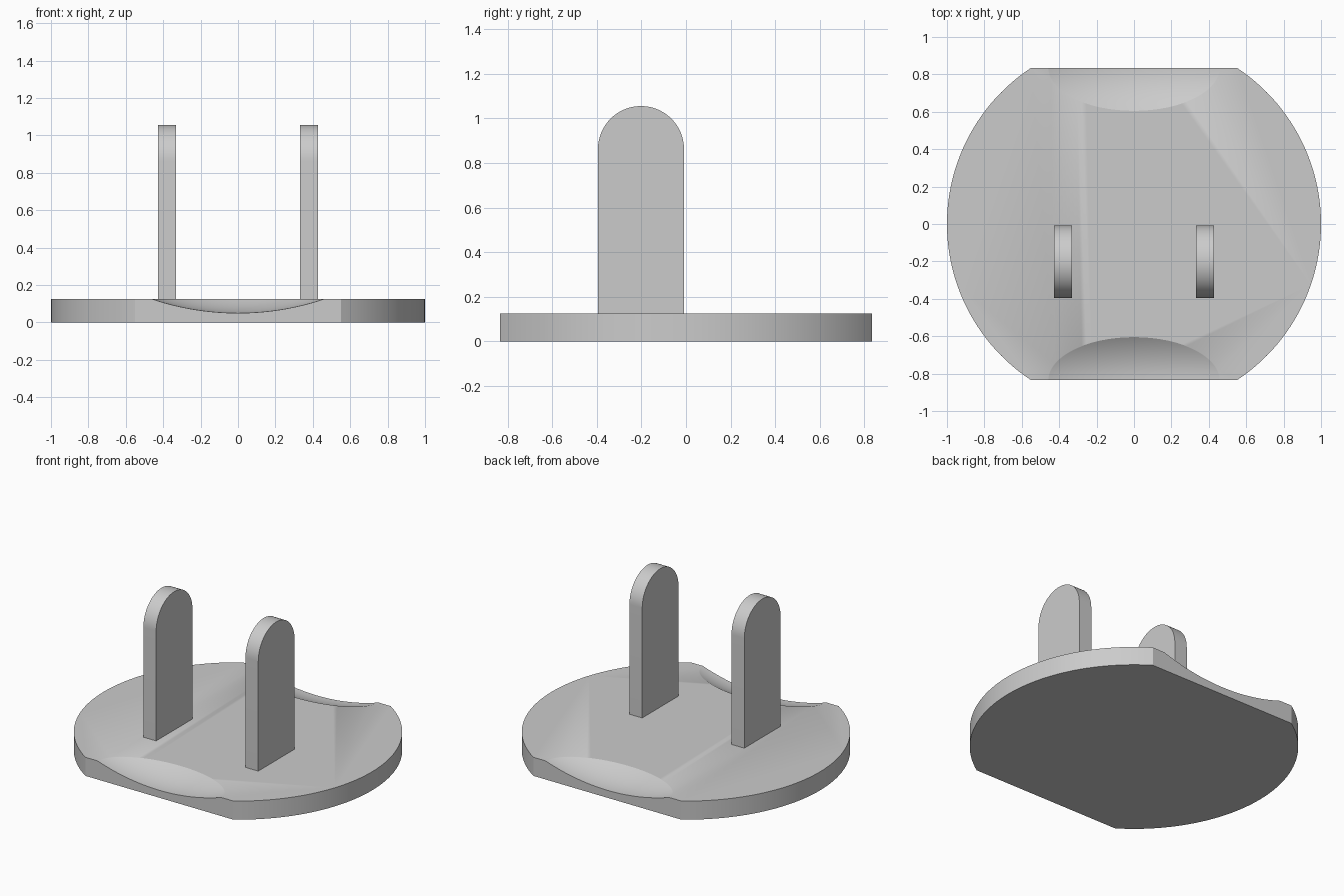
import bpy, bmesh
from math import sin, cos, pi, asin, radians
from mathutils import Matrix, Vector

if "Cube" in bpy.data.objects:
    bpy.data.objects.remove(bpy.data.objects["Cube"])

THICK = 0.125
FLAT_Y = 0.835

grey = bpy.data.materials.new("light_grey")
grey.use_nodes = True
colour = (0.6, 0.6, 0.6, 1)
grey.diffuse_color = colour
grey.node_tree.nodes["Principled BSDF"].inputs["Base Color"].default_value = colour


def add_object(name, bm):
    bmesh.ops.recalc_face_normals(bm, faces=bm.faces)
    mesh = bpy.data.meshes.new(name)
    bm.to_mesh(mesh)
    bm.free()
    mesh.materials.append(grey)
    obj = bpy.data.objects.new(name, mesh)
    bpy.context.collection.objects.link(obj)
    return obj


def prism(name, points, offset):
    """Extrude a closed outline along an offset."""
    bm = bmesh.new()
    face = bm.faces.new([bm.verts.new(p) for p in points])
    new = bmesh.ops.extrude_face_region(bm, geom=[face])["geom"]
    verts = [v for v in new if isinstance(v, bmesh.types.BMVert)]
    bmesh.ops.translate(bm, vec=offset, verts=verts)
    return add_object(name, bm)


def arc(start, end, steps):
    return [start + (end - start) * i / steps for i in range(steps + 1)]


def smooth(obj):
    bpy.ops.object.select_all(action="DESELECT")
    obj.select_set(True)
    bpy.context.view_layer.objects.active = obj
    bpy.ops.object.shade_smooth_by_angle(angle=radians(30))


# Base plate: a disc with flats at the front and back
half = asin(FLAT_Y)
angles = arc(-half, half, 48) + arc(pi - half, pi + half, 48)
base = prism("base_plate", [(cos(a), sin(a), 0) for a in angles], (0, 0, THICK))

# Shallow oval scoops cut into both flat edges
RADIUS, DEPTH = 1.448, 0.075
for side, name in ((-1, "front"), (1, "back")):
    bm = bmesh.new()
    section = [(RADIUS * sin(a), 0, RADIUS * (1 - cos(a))) for a in arc(0, 0.4, 20)]
    section.append((0, 0, section[-1][2]))
    verts = [bm.verts.new(p) for p in section]
    edges = [bm.edges.new(pair) for pair in zip(verts, verts[1:])]
    bmesh.ops.spin(bm, geom=verts + edges, cent=(0, 0, 0), axis=(0, 0, 1),
                   angle=2 * pi, steps=96)
    bmesh.ops.remove_doubles(bm, verts=bm.verts, dist=0.0001)
    bmesh.ops.transform(bm, verts=bm.verts, matrix=Matrix.Translation(
        Vector((0, side * FLAT_Y, THICK - DEPTH))) @ Matrix.Diagonal((1, 0.5, 1, 1)))
    cutter = add_object(name + "_scoop_cutter", bm)
    cutter.hide_render = True
    cut = base.modifiers.new(name + "_scoop", "BOOLEAN")
    cut.operation, cut.solver, cut.object = "DIFFERENCE", "EXACT", cutter
    bpy.context.view_layer.objects.active = base
    bpy.ops.object.modifier_apply(modifier=cut.name)
    bpy.data.objects.remove(cutter)
smooth(base)

# Upright prongs with rounded tops
PRONG_Y, PRONG_R, PRONG_TOP = -0.202, 0.193, 1.055
outline = [(PRONG_Y + PRONG_R * cos(a), PRONG_TOP - PRONG_R + PRONG_R * sin(a))
           for a in arc(0, pi, 32)]
outline += [(PRONG_Y - PRONG_R, THICK - 0.01), (PRONG_Y + PRONG_R, THICK - 0.01)]
for name, x in (("right_prong", -0.427), ("left_prong", 0.332)):
    smooth(prism(name, [(x, y, z) for y, z in outline], (0.095, 0, 0)))
